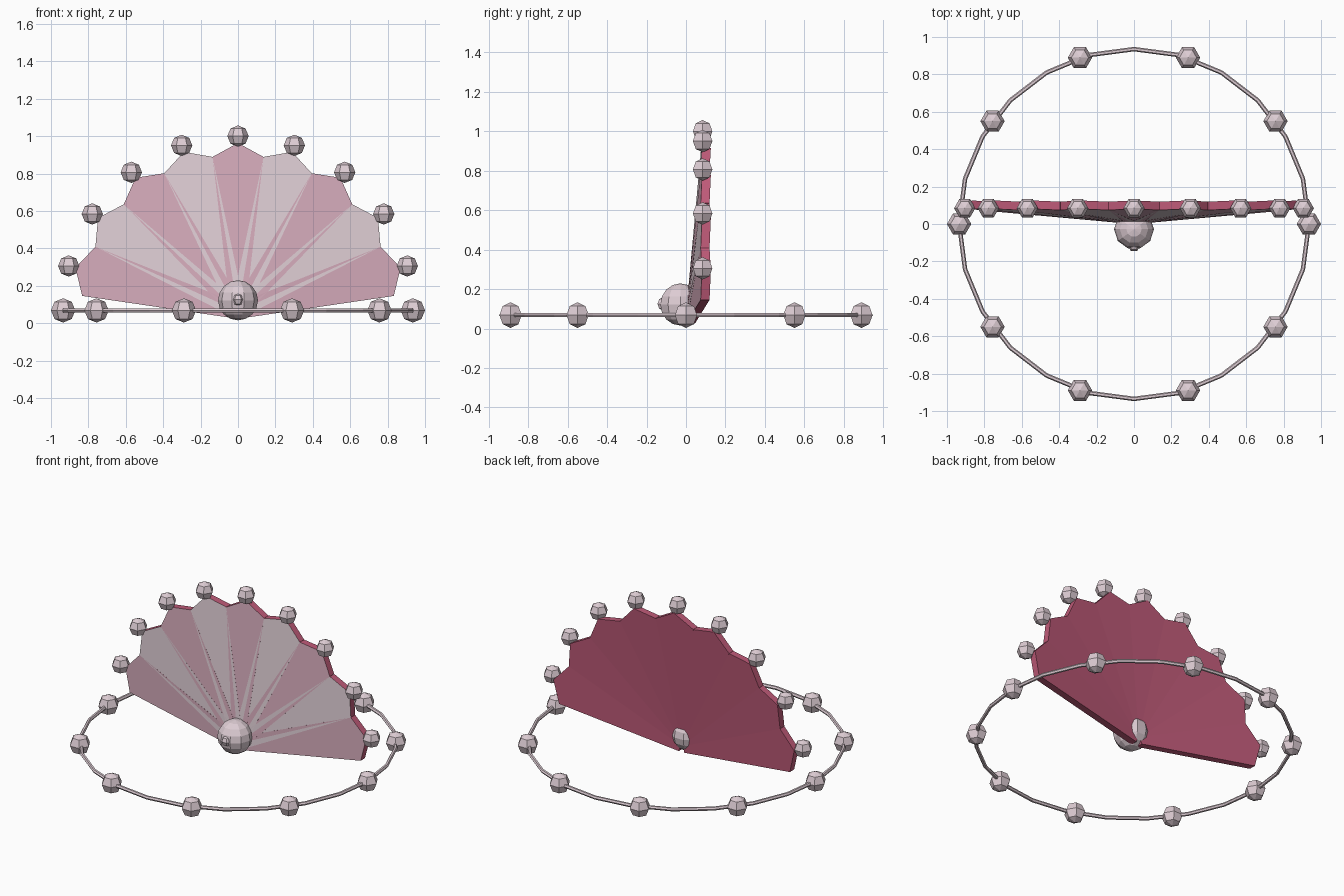
import bpy, bmesh, math
from mathutils import Vector

if "Cube" in bpy.data.objects:
    bpy.data.objects.remove(bpy.data.objects["Cube"])


def material(name, r, g, b):
    lin = [((c / 255 + 0.055) / 1.055) ** 2.4 for c in (r, g, b)]
    m = bpy.data.materials.new(name)
    m.diffuse_color = (*lin, 1)
    m.use_nodes = True
    m.node_tree.nodes["Principled BSDF"].inputs["Base Color"].default_value = m.diffuse_color
    return m


PEARL = material("pearl", 222, 205, 212)
PINK = material("pale_pink", 212, 170, 186)
ROSE = material("deep_rose", 190, 90, 120)


def finish(name, bm, *mats):
    bmesh.ops.recalc_face_normals(bm, faces=bm.faces)
    me = bpy.data.meshes.new(name)
    bm.to_mesh(me)
    bm.free()
    for m in mats:
        me.materials.append(m)
    ob = bpy.data.objects.new(name, me)
    bpy.context.collection.objects.link(ob)
    return ob


def ball(name, loc, r, seg=6, rings=4):
    bm = bmesh.new()
    bmesh.ops.create_uvsphere(bm, u_segments=seg, v_segments=rings, radius=r)
    ob = finish(name, bm, PEARL)
    ob.location = loc
    ob.rotation_euler.z = math.pi / 2
    return ob


CENTRE = Vector((0, 0, 0.063))
STEP, TILT, THICK = 18.75, 0.09, 0.045


def fan_point(angle, along, side, depth=0.0):
    """Point on a lobe plane that leans backward away from the hub."""
    c, s = math.cos(angle), math.sin(angle)
    return CENTRE + Vector((c * along - s * side, TILT * along + depth, s * along + c * side))


def lobe(i, angle):
    outline = [(0.01, -0.041), (0.826, -0.136), (0.90, 0), (0.826, 0.136), (0.01, 0.041)]
    bm = bmesh.new()
    front = [bm.verts.new(fan_point(angle, a, u)) for a, u in outline]
    back = [bm.verts.new(fan_point(angle, a, u, THICK)) for a, u in outline]
    bm.faces.new(front).material_index = 1      # coloured front face
    bm.faces.new(back[::-1])
    for k in range(5):
        n = (k + 1) % 5
        bm.faces.new((front[k], front[n], back[n], back[k]))
    finish(f"fan_lobe_{i}", bm, ROSE, PINK if i % 2 == 0 else PEARL)


# Fan of nine flat lobes, each with a pearl at its tip
for i in range(9):
    ang = math.radians(15 + STEP * i)
    lobe(i, ang)
    ball(f"fan_pearl_{i}", fan_point(ang, 0.937, 0), 0.057)

# Hub and its front knob
ball("hub", (0, -0.028, 0.122), 0.107, 10, 8)
ball("hub_knob", (0, -0.115, 0.125), 0.034)

# Ground ring with ten pearls
bpy.ops.mesh.primitive_torus_add(major_segments=24, minor_segments=6,
                                 major_radius=0.935, minor_radius=0.012, location=(0, 0, 0.068))
ring = bpy.context.object
ring.name = "base_ring"
ring.data.materials.append(PEARL)
for i in range(10):
    a = math.tau * i / 10
    ball(f"ring_pearl_{i}", (0.935 * math.cos(a), 0.935 * math.sin(a), 0.068), 0.065)
